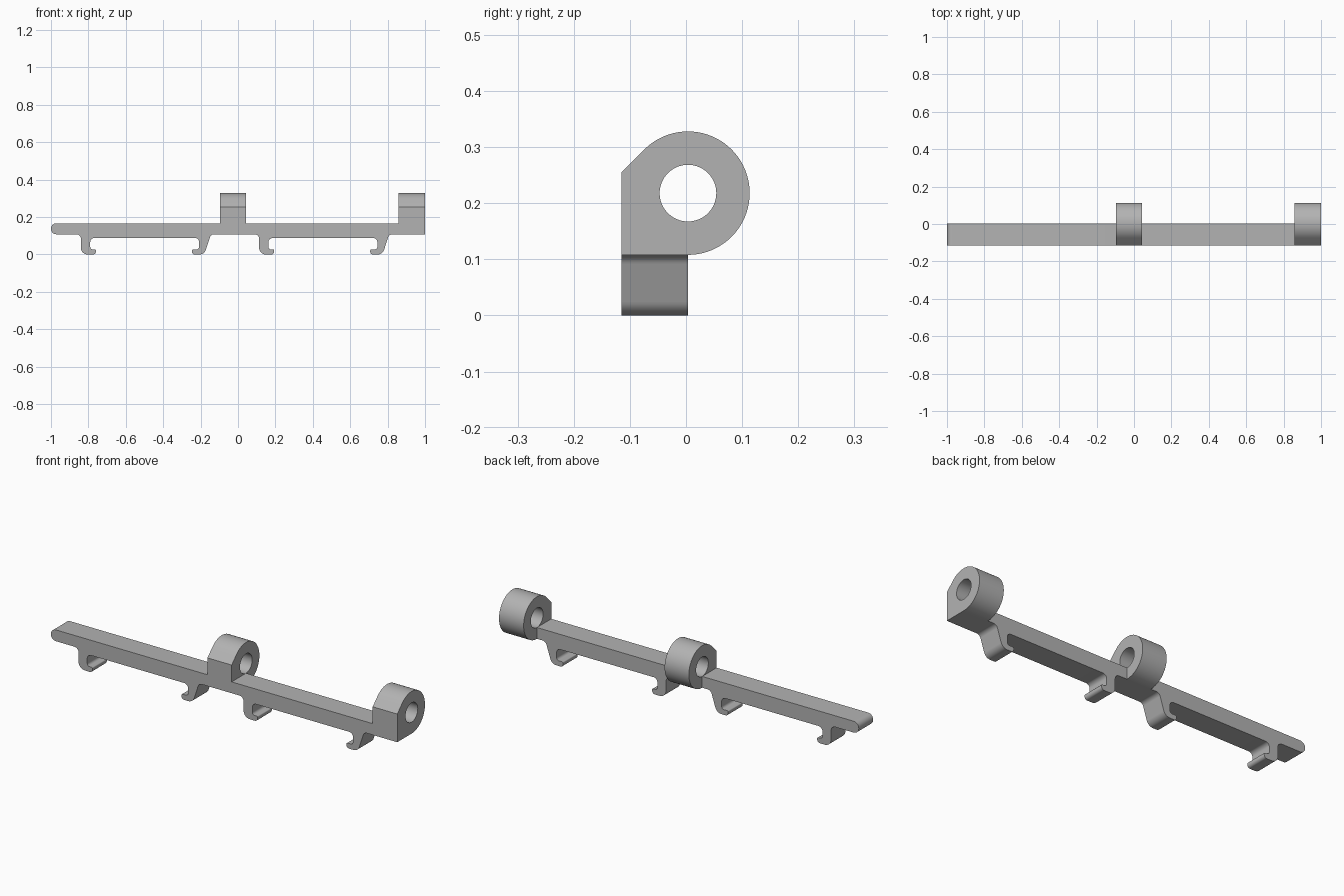
import bpy, bmesh, math
from mathutils import Vector, Matrix

if "Cube" in bpy.data.objects:
    bpy.data.objects.remove(bpy.data.objects["Cube"], do_unlink=True)

grey = bpy.data.materials.new("plain grey")
grey.use_nodes = True
colour = (0.45, 0.45, 0.45, 1)
grey.diffuse_color = colour
grey.node_tree.nodes["Principled BSDF"].inputs["Base Color"].default_value = colour

FRONT, BACK = -0.115, 0.0035    # depth of the bar
LOW, TOP = 0.108, 0.167         # underside and top of the bar
PITCH = 0.953                   # spacing of the repeated lug and clips


def rounded(corners, steps=8):
    """Replace each (a, b, radius) corner by a tangent arc."""
    pts = []
    for i, (a, b, r) in enumerate(corners):
        p = Vector((a, b))
        if r == 0:
            pts.append(p)
            continue
        u = (Vector(corners[i - 1][:2]) - p).normalized()
        v = (Vector(corners[(i + 1) % len(corners)][:2]) - p).normalized()
        half = u.angle(v) / 2
        centre = p + (u + v).normalized() * r / math.sin(half)
        start = p + u * r / math.tan(half) - centre
        end = p + v * r / math.tan(half) - centre
        sweep = start.angle_signed(end)
        for k in range(steps + 1):
            pts.append(centre + Matrix.Rotation(-sweep * k / steps, 2) @ start)
    return pts


def extrude(name, points, offset):
    """Make a solid by sweeping a closed 3D outline along offset."""
    bm = bmesh.new()
    face = bm.faces.new([bm.verts.new(p) for p in points])
    out = bmesh.ops.extrude_face_region(bm, geom=[face])
    moved = [g for g in out["geom"] if isinstance(g, bmesh.types.BMVert)]
    bmesh.ops.translate(bm, verts=moved, vec=offset)
    bmesh.ops.recalc_face_normals(bm, faces=bm.faces)
    mesh = bpy.data.meshes.new(name)
    bm.to_mesh(mesh)
    bm.free()
    mesh.materials.append(grey)
    obj = bpy.data.objects.new(name, mesh)
    bpy.context.collection.objects.link(obj)
    return obj


def apply_boolean(target, tool, operation):
    mod = target.modifiers.new("join", "BOOLEAN")
    mod.object, mod.operation, mod.solver = tool, operation, "EXACT"
    bpy.context.view_layer.objects.active = target
    bpy.ops.object.modifier_apply(modifier=mod.name)
    bpy.data.objects.remove(tool, do_unlink=True)


# Underside of one section: a straight clip, thick web and a slanted clip
section = [
    (-0.84, LOW, 0.024), (-0.84, 0, 0.036), (-0.76, 0, 0.015),
    (-0.76, 0.027, 0.006), (-0.79, 0.027, 0.014), (-0.79, 0.088, 0.022),
    (-0.208, 0.088, 0.022), (-0.208, 0.027, 0.014), (-0.246, 0.027, 0.006),
    (-0.246, 0, 0.015), (-0.18, 0, 0.036), (-0.145, LOW, 0.024),
]

# Bar with a rounded left end and its hooked clips
outline = [(-1, TOP, 0.029), (-1, LOW, 0.029)]
outline += [(x + n * PITCH, z, r) for n in range(2) for x, z, r in section]
outline += [(1, LOW, 0), (1, TOP, 0)]
bar = extrude("clip_bar", [(p.x, FRONT, p.y) for p in rounded(outline)],
              (0, BACK - FRONT, 0))

# Hinge lugs: round eye with a flat front and a sloping shoulder
CY, CZ, R, HOLE = BACK, 0.218, 0.11, 0.0505


def arc(radius, first, last, count):
    angles = [math.radians(first + (last - first) * k / count) for k in range(count + 1)]
    return [(CY + radius * math.cos(a), CZ + radius * math.sin(a)) for a in angles]


lug_outline = [(FRONT, 0.255), (FRONT, LOW)] + arc(R, -90, 135, 50)
for left, right in ((-0.096, 0.044), (0.858, 1)):
    lug = extrude("hinge_lug", [(left, y, z) for y, z in lug_outline],
                  (right - left, 0, 0))
    apply_boolean(bar, lug, "UNION")

# Pin hole through both lugs
pin = extrude("pin_cutter", [(-0.2, y, z) for y, z in arc(HOLE, 0, 360, 64)[:-1]],
              (1.4, 0, 0))
pin.hide_render = True
apply_boolean(bar, pin, "DIFFERENCE")

bar.name = "hinged_clip_bar"
bpy.ops.object.select_all(action="DESELECT")
bar.select_set(True)
bpy.context.view_layer.objects.active = bar
bpy.ops.object.shade_smooth_by_angle(angle=math.radians(30))
